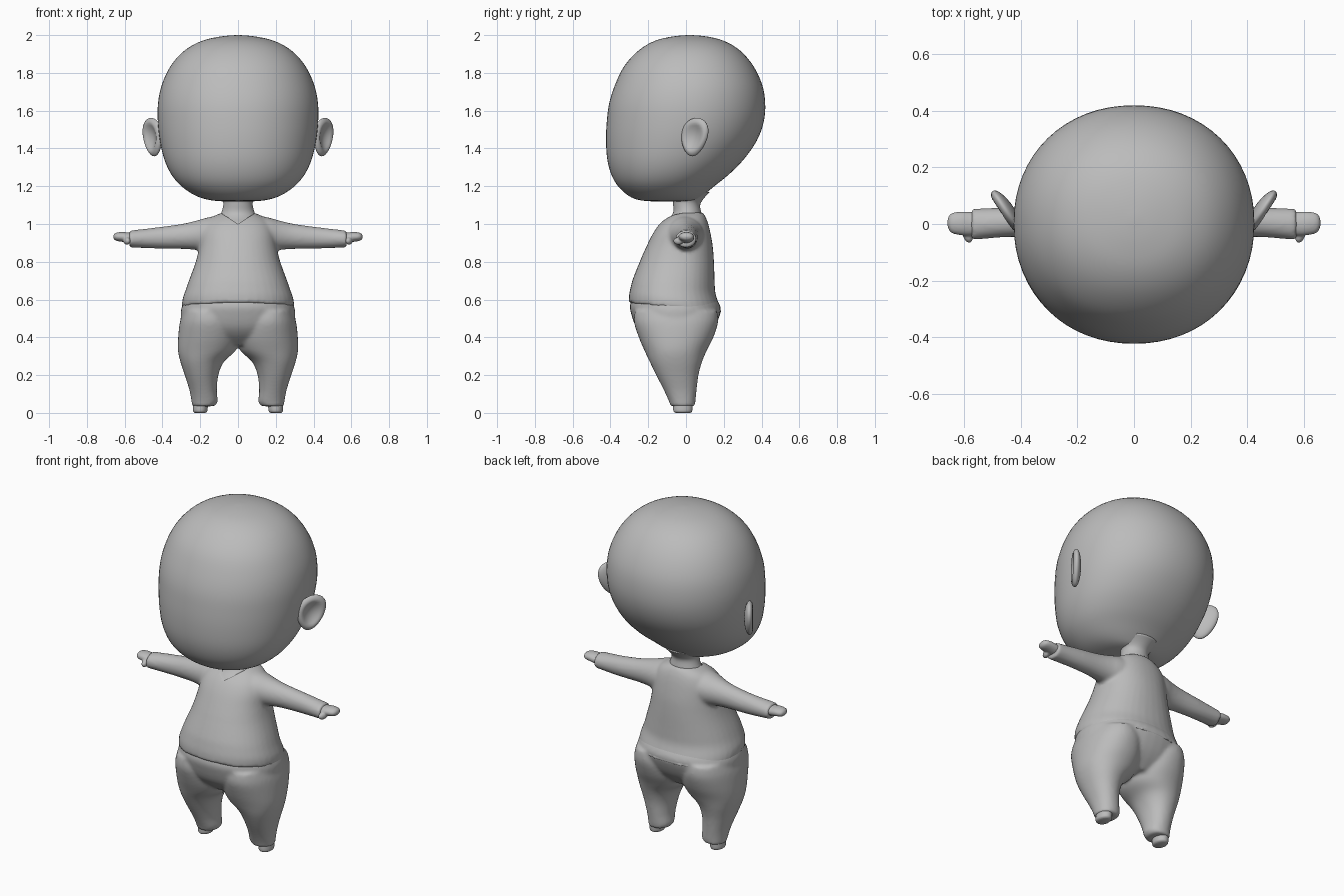
import bpy, bmesh, math
from mathutils import Vector, Matrix

if "Cube" in bpy.data.objects:
    bpy.data.objects.remove(bpy.data.objects["Cube"])

grey = bpy.data.materials.new("plain_grey")
grey.use_nodes = True
colour = (0.5, 0.5, 0.5, 1)
grey.diffuse_color = colour
grey.node_tree.nodes["Principled BSDF"].inputs["Base Color"].default_value = colour


def spline(p0, p1, p2, p3, t):
    """Smooth blend between two neighbouring rings."""
    return [b + t / 2 * (c - a + t * (2 * a - 5 * b + 4 * c - d + t * (3 * (b - c) + d - a)))
            for a, b, c, d in zip(p0, p1, p2, p3)]


def loft(bm, rings, axis="z", power=2.0, sides=40, steps=4, flip=1):
    """Rounded tube through rings of (position, low, high, low, high)."""
    ext = [rings[0]] + rings + [rings[-1]]
    fine = [spline(*ext[i:i + 4], s / steps) for i in range(len(rings) - 1) for s in range(steps)]
    fine.append(rings[-1])
    loops = []
    for pos, a0, a1, b0, b1 in fine:
        loop = []
        for k in range(sides):
            ang = math.tau * k / sides
            c, s = math.cos(ang), math.sin(ang)
            a = (a0 + a1) / 2 + (a1 - a0) / 2 * math.copysign(abs(c) ** (2 / power), c)
            b = (b0 + b1) / 2 + (b1 - b0) / 2 * math.copysign(abs(s) ** (2 / power), s)
            co = (a, b, pos) if axis == "z" else (pos, a, b)
            loop.append(bm.verts.new((co[0] * flip, co[1], co[2])))
        loops.append(loop)
    for lo, hi in zip(loops, loops[1:]):
        for k in range(sides):
            n = (k + 1) % sides
            bm.faces.new((lo[k], lo[n], hi[n], hi[k]))
    bm.faces.new(loops[0])
    bm.faces.new(loops[-1])


def finish(name, bm, voxel=0, relax=0):
    bmesh.ops.recalc_face_normals(bm, faces=bm.faces)
    mesh = bpy.data.meshes.new(name)
    bm.to_mesh(mesh)
    bm.free()
    mesh.materials.append(grey)
    for p in mesh.polygons:
        p.use_smooth = True
    obj = bpy.data.objects.new(name, mesh)
    bpy.context.collection.objects.link(obj)
    if voxel:
        rm = obj.modifiers.new("fuse", "REMESH")
        rm.mode, rm.voxel_size, rm.use_smooth_shade = "VOXEL", voxel, True
    if relax:
        sm = obj.modifiers.new("relax", "SMOOTH")
        sm.factor, sm.iterations = 0.5, relax
    return obj


def sym(rows):
    """Rings symmetric in x, given as (z, half width, front, back)."""
    return [(z, -w, w, f, b) for z, w, f, b in rows]


# Head: egg leaning backwards, with a flat underside
bm = bmesh.new()
loft(bm, sym([
    (1.118, .03, -.13, -.02), (1.125, .14, -.24, .05), (1.15, .225, -.305, .09),
    (1.2, .30, -.36, .15), (1.26, .352, -.395, .225), (1.34, .39, -.417, .305),
    (1.44, .414, -.424, .375), (1.54, .425, -.42, .412), (1.64, .424, -.407, .42),
    (1.74, .403, -.375, .403), (1.84, .355, -.325, .355), (1.92, .282, -.25, .285),
    (1.97, .19, -.165, .20), (1.993, .09, -.07, .11), (2.0, .01, .01, .03)]),
    power=2.1, sides=64)
finish("head", bm, relax=2)

# Neck, widening into the skin under the collar
bm = bmesh.new()
loft(bm, sym([(.95, .15, -.15, .09), (1.0, .125, -.125, .09), (1.03, .105, -.09, .085),
              (1.06, .088, -.068, .08), (1.1, .078, -.068, .075), (1.13, .085, -.075, .09),
              (1.17, .13, -.11, .125)]))
finish("neck", bm)

# Ears: flattened shells with a hollow facing forwards
for side, label in ((1, "left"), (-1, "right")):
    bm = bmesh.new()
    bmesh.ops.create_uvsphere(bm, u_segments=32, v_segments=20, radius=1)
    out, face = Vector((.55, .83, 0)), Vector((.83, -.55, 0))
    for v in bm.verts:
        u, n, h = v.co
        r = math.hypot(u, h)
        thick = n * .03
        if n > 0:
            thick -= .034 * max(0, 1 - (r / .75) ** 2)
        width = .082 * (1 + .2 * h)
        v.co = (Vector((.452, .045, 1.46)) + out * (u * width + h * .015)
                + face * thick + Vector((0, 0, h * .102)))
        v.co.x *= side
    finish(label + "_ear", bm, relax=2)

# Shirt: body and sleeves fused together, hem dropping towards the back
bm = bmesh.new()
loft(bm, sym([
    (.555, .298, -.303, .19), (.6, .294, -.301, .175), (.65, .277, -.292, .156),
    (.7, .26, -.28, .152), (.8, .224, -.245, .148), (.88, .205, -.21, .142),
    (.95, .195, -.175, .13), (1.0, .175, -.14, .118), (1.035, .14, -.10, .105),
    (1.06, .085, -.065, .09)]), power=2.2)
for v in bm.verts:
    v.co.z -= .113 * (v.co.y + .057) * min(1, max(0, (.8 - v.co.z) / .2))
for side in (1, -1):
    loft(bm, [(.08, -.11, .10, .85, 1.05), (.16, -.10, .09, .85, 1.035),
              (.22, -.075, .075, .862, 1.018), (.3, -.055, .065, .868, 1.0),
              (.43, -.046, .06, .87, .982), (.575, -.057, .054, .876, .965)],
         axis="x", flip=side, sides=28)
shirt = finish("shirt", bm, voxel=.01, relax=5)

# Notch at the front of the collar
bm = bmesh.new()
tri = [bm.verts.new(p) for p in ((0, -.3, 1.0), (.085, -.3, 1.055), (.085, -.3, 1.1),
                                 (-.085, -.3, 1.1), (-.085, -.3, 1.055))]
ext = bmesh.ops.extrude_face_region(bm, geom=[bm.faces.new(tri)])
bmesh.ops.translate(bm, vec=(0, .28, 0),
                    verts=[g for g in ext["geom"] if isinstance(g, bmesh.types.BMVert)])
cutter = finish("collar_cutter", bm)
cutter.hide_render = True
cutter.hide_viewport = True
cut = shirt.modifiers.new("notch", "BOOLEAN")
cut.operation, cut.object, cut.solver = "DIFFERENCE", cutter, "EXACT"

# Trousers: hips and two tapering legs fused together
bm = bmesh.new()
loft(bm, sym([(.36, .10, -.17, .07), (.41, .25, -.23, .12), (.46, .295, -.268, .155),
              (.53, .303, -.292, .183), (.57, .295, -.297, .18), (.62, .275, -.28, .15)]),
     power=2.2)
for side in (1, -1):
    loft(bm, [(.035, .125, .243, -.082, .047), (.06, .108, .246, -.09, .05),
              (.12, .112, .257, -.117, .056), (.2, .104, .282, -.158, .066),
              (.27, .075, .305, -.192, .085), (.33, .012, .318, -.22, .11),
              (.4, -.01, .317, -.25, .145), (.48, .0, .308, -.275, .17),
              (.54, .03, .29, -.27, .165)], flip=side, power=2.15)
finish("trousers", bm, voxel=.01, relax=6)

# Feet and mitten hands with thumbs
for side, label in ((1, "left"), (-1, "right")):
    bm = bmesh.new()
    loft(bm, [(.0, .172, .228, -.055, .022), (.008, .163, .237, -.066, .032),
              (.03, .16, .238, -.068, .035), (.07, .16, .235, -.065, .035)], flip=side)
    finish(label + "_foot", bm)

    bm = bmesh.new()
    loft(bm, [(.54, -.035, .04, .895, .955), (.58, -.042, .043, .9, .955),
              (.61, -.04, .044, .905, .958), (.64, -.034, .04, .91, .955),
              (.654, -.022, .03, .917, .948), (.66, -.004, .012, .928, .938)],
         axis="x", flip=side, sides=24)
    bmesh.ops.create_uvsphere(bm, u_segments=20, v_segments=12, radius=1, matrix=(
        Matrix.Translation((.588 * side, -.04, .91)) @ Matrix.Rotation(-.35 * side, 4, "Z")
        @ Matrix.Diagonal((.017, .028, .02, 1))))
    finish(label + "_hand", bm, voxel=.005, relax=3)
